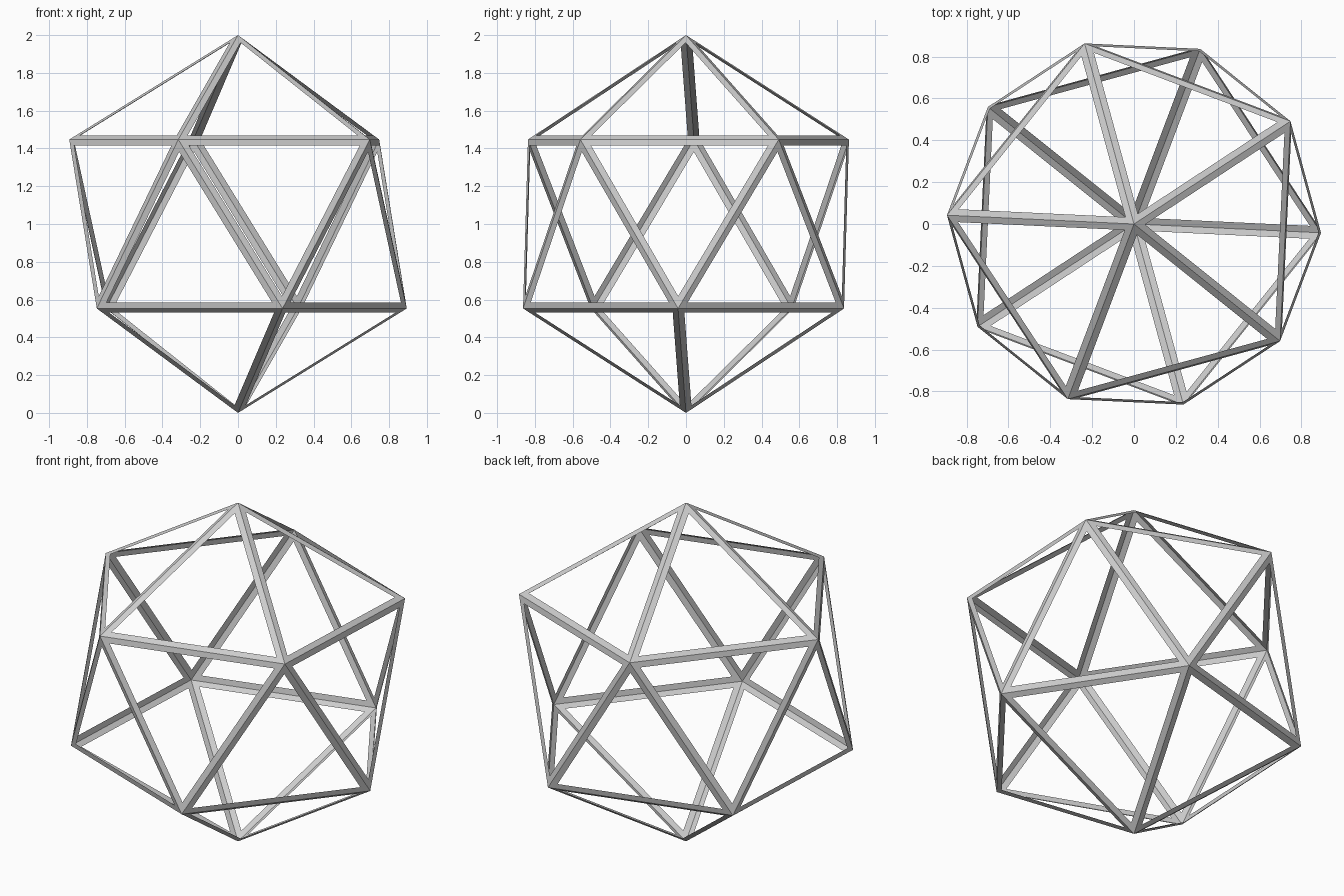
import bpy, bmesh
from math import radians
from mathutils import Matrix

if "Cube" in bpy.data.objects:
    bpy.data.objects.remove(bpy.data.objects["Cube"])

# Icosahedron standing on one corner, turned slightly about z
bm = bmesh.new()
bmesh.ops.create_icosphere(bm, subdivisions=1, radius=1.0)
bmesh.ops.transform(bm, verts=bm.verts,
                    matrix=Matrix.Translation((0, 0, 1)) @ Matrix.Rotation(radians(33.3), 4, 'Z'))

# Open frame: inset every triangle and remove the middle panel
panels = list(bm.faces)
bmesh.ops.inset_individual(bm, faces=panels, thickness=0.033, use_even_offset=True)
bmesh.ops.delete(bm, geom=panels, context='FACES')

mesh = bpy.data.meshes.new("icosahedron_frame")
bm.to_mesh(mesh)
bm.free()
frame = bpy.data.objects.new("icosahedron_frame", mesh)
bpy.context.collection.objects.link(frame)
